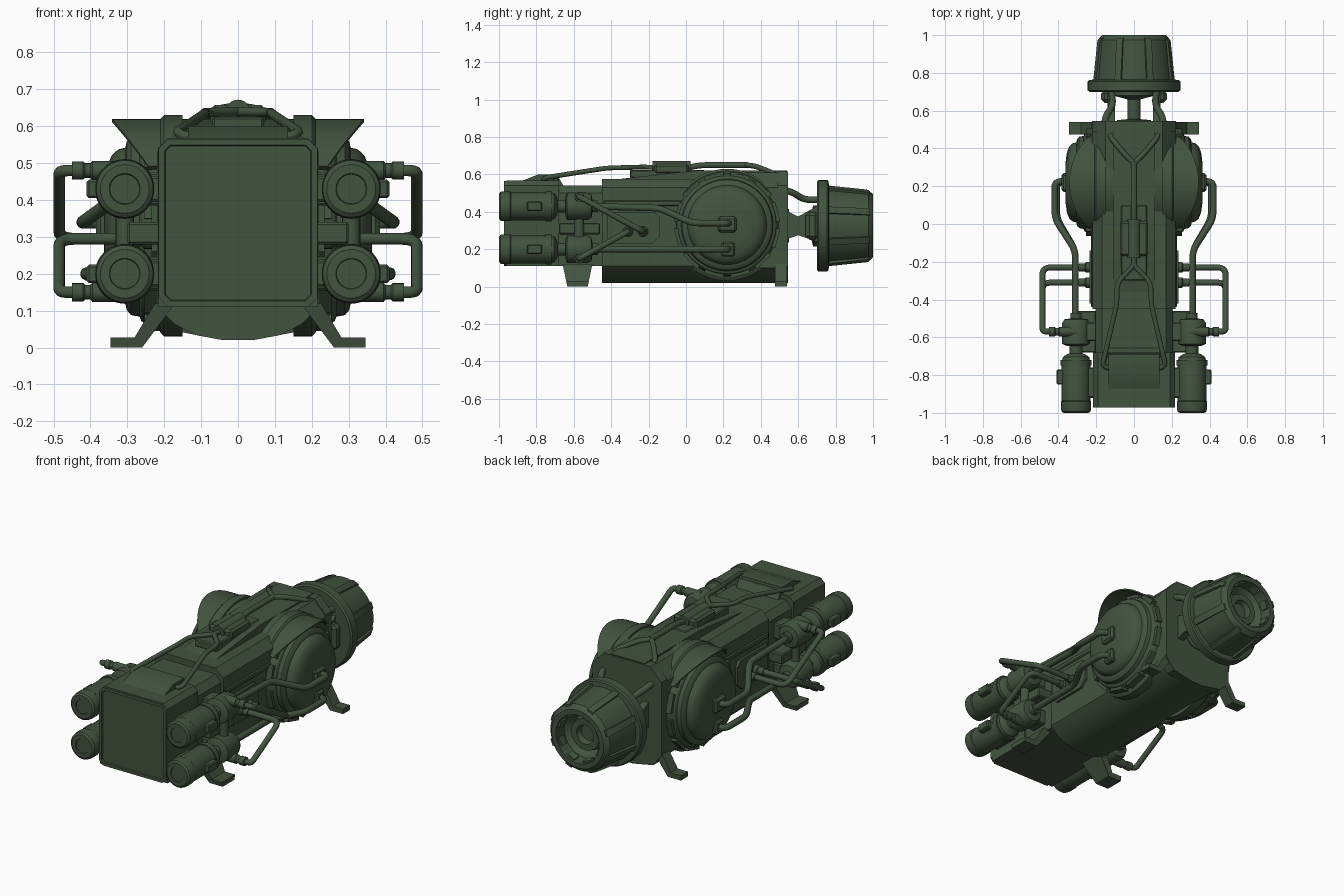
import bpy, bmesh
from math import sin, cos, pi, radians, sqrt
from mathutils import Vector as V, Matrix

if "Cube" in bpy.data.objects:
    bpy.data.objects.remove(bpy.data.objects["Cube"])

green = bpy.data.materials.new("dark_green")
green.diffuse_color = (0.055, 0.088, 0.05, 1)
green.use_nodes = True
green.node_tree.nodes["Principled BSDF"].inputs["Base Color"].default_value = green.diffuse_color

def add(name, bm, ang=32):
    bmesh.ops.recalc_face_normals(bm, faces=bm.faces[:])
    me = bpy.data.meshes.new(name)
    bm.to_mesh(me); bm.free()
    me.shade_smooth(); me.set_sharp_from_angle(angle=radians(ang))
    me.materials.append(green)
    ob = bpy.data.objects.new(name, me)
    bpy.context.collection.objects.link(ob)
    return ob

def box(name, x, y, z, bev=0.006):
    bm = bmesh.new()
    bmesh.ops.create_cube(bm, size=1)
    for v in bm.verts:
        v.co = V([(a + b) / 2 + c * (b - a) for (a, b), c in
                  zip((sorted(x), sorted(y), sorted(z)), v.co)])
    if bev:
        bmesh.ops.bevel(bm, geom=bm.edges[:], offset=bev, segments=1, affect='EDGES')
    return add(name, bm)

def prism(name, pts, axis, a, b, rot=None, inset=False):
    """Outline extruded along x (u=y, v=z) or y (u=x, v=z) from a to b."""
    bm = bmesh.new()
    f = lambda p, t: V((t, p[0], p[1])) if axis == 'x' else V((p[0], t, p[1]))
    lo, hi = [[bm.verts.new(f(p, t)) for p in pts] for t in (a, b)]
    cap = bm.faces.new(lo); bm.faces.new(hi)
    for i in range(len(pts)):
        j = (i + 1) % len(pts)
        bm.faces.new((lo[i], lo[j], hi[j], hi[i]))
    if rot: bm.transform(rot)
    if inset:  # recessed panel inside a rim
        bmesh.ops.recalc_face_normals(bm, faces=bm.faces[:])
        bmesh.ops.inset_region(bm, faces=[cap], thickness=.018)
        bmesh.ops.inset_region(bm, faces=[cap], thickness=.003)
        bmesh.ops.translate(bm, verts=cap.verts[:], vec=(0, .008, 0))
    return add(name, bm)

def lathe(name, prof, loc, axis, n=40):
    """Profile of (radius, distance along axis) spun around the axis."""
    bm = bmesh.new()
    ax = V(axis); u = V((0, 1, 0)) if abs(ax.y) < .5 else V((1, 0, 0)); w = ax.cross(u)
    rings = []
    for r, t in prof:
        c = V(loc) + ax * t
        rings.append([bm.verts.new(c + r * (u * cos(2*pi*k/n) + w * sin(2*pi*k/n)))
                      for k in range(n)] if r > 0 else [bm.verts.new(c)])
    for A, B in zip(rings, rings[1:]):
        for k in range(n):
            q = [A[k % len(A)], A[(k+1) % len(A)], B[(k+1) % len(B)], B[k % len(B)]]
            bm.faces.new(list(dict.fromkeys(q)))
    for R in (rings[0], rings[-1]):
        if len(R) > 1: bm.faces.new(R)
    return add(name, bm)

def tube(name, pts, r, bend=0.045):
    """Round pipe through the points with filleted corners."""
    P = [V(p) for p in pts]; out = [P[0]]
    for a, b, c in zip(P, P[1:], P[2:]):
        d = min(bend, (a-b).length * .45, (c-b).length * .45)
        s, e = b + (a-b).normalized() * d, b + (c-b).normalized() * d
        out += [s*(1-t)**2 + b*2*t*(1-t) + e*t*t for t in (0, .2, .4, .6, .8, 1)]
    out.append(P[-1])
    bm = bmesh.new(); prev = None; n = 12; w = None
    for i, p in enumerate(out):
        d = (out[min(i+1, len(out)-1)] - out[max(i-1, 0)]).normalized()
        if w is None: w = d.orthogonal()
        w = (w - d * w.dot(d)).normalized(); q = d.cross(w)
        ring = [bm.verts.new(p + r*(w*cos(2*pi*k/n) + q*sin(2*pi*k/n))) for k in range(n)]
        if prev:
            for k in range(n):
                bm.faces.new((prev[k], prev[(k+1) % n], ring[(k+1) % n], ring[k]))
        else: bm.faces.new(ring)
        prev = ring
    bm.faces.new(prev)
    return add(name, bm, 45)

def sym(half):
    return half + [(-x, z) for x, z in reversed(half) if x != 0]

# main hull, rear shoulders, raised spine
prism("hull", sym([(.17, .575), (.22, .53), (.22, .11), (.17, .062), (.11, .033), (.04, .02)]), 'y', -.45, .5)
prism("rear_plate", sym([(.15, .615), (.222, .54), (.222, .11), (.17, .045), (.04, .02)]), 'y', .49, .545)
prism("rear_shoulder", sym([(.15, .61), (.222, .53), (.222, .1)]), 'y', .2, .5)
prism("spine", [(-.45, .5), (-.45, .55), (-.36, .575), (-.1, .605), (.05, .62), (.54, .62), (.54, .5)], 'x', -.11, .11)
box("spine_strip", (-.07, .07), (-.3, .1), (.58, .625))

# arched roof over both drums, its ends swept back like eyebrows
bm = bmesh.new(); rows = []
for k in range(33):
    a = radians(-56 + 112 * k / 32)
    e = sqrt(.342**2 - (.29 * sin(a))**2)
    rows.append([bm.verts.new((x, .22 + r * sin(a), .33 + r * cos(a)))
                 for x, r in ((-e, .29), (e, .29), (e, .282), (-e, .282))])
for A, B in zip(rows, rows[1:]):
    for i in range(4):
        j = (i + 1) % 4
        bm.faces.new((A[i], A[j], B[j], B[i]))
bm.faces.new(rows[0]); bm.faces.new(rows[-1])
add("arched_roof", bm)

# front housing with framed plate
prism("front_housing", sym([(.17, .54), (.205, .5), (.205, .11)]), 'y', -.7, -.44)
prism("front_block", sym([(.19, .568), (.217, .54), (.217, .11)]), 'y', -.96, -.68)
octo = lambda x, z0, z1, c: sym([(x-c, z1), (x, z1-c), (x, z0+c), (x-c, z0)])
prism("front_frame", octo(.216, .11, .566, .026), 'y', -.972, -.95, inset=True)
prism("top_hatch", [(-.87, .53), (-.87, .568), (-.79, .6), (-.69, .6), (-.65, .53)], 'x', -.135, .135)
box("hatch_bar", (-.14, .14), (-.71, -.68), (.55, .598))

# saddle box and pipes on top
box("saddle_box", (-.075, .075), (-.17, .015), (.6, .658), .012)
lathe("saddle_roll", [(.035, -.18), (.035, .025)], (0, 0, .637), (0, 1, 0), 20)
tube("top_rear_pipe", [(0, 0, .635), (0, .08, .65), (0, .33, .65)], .016)
for s in (1, -1):
    tube("top_rear_branch", [(0, .32, .65), (s*.05, .37, .645), (s*.125, .46, .61), (s*.13, .5, .58)], .014)
    tube("top_front_pipe", [(0, -.17, .637), (0, -.22, .64), (s*.09, -.31, .637), (s*.09, -.42, .635),
                            (s*.165, -.74, .585), (s*.15, -.76, .575), (s*.1, -.76, .57)], .013)

# exhaust nozzle and neck
Z = .325
lathe("nozzle", [(0, .7), (.235, .7), (.245, .708), (.245, .755), (.238, .762), (.212, .765), (.192, .975), (.168, 1),
                 (.14, 1), (.135, .93), (.1, .89), (.09, .93), (.055, .93), (.045, .9), (0, .9)], (0, 0, Z), (0, 1, 0), 48)
lathe("neck_core", [(.09, .53), (.09, .55), (.035, .555), (.035, .66), (.11, .68), (.11, .71)], (0, 0, Z), (0, 1, 0))
for k in range(8):
    M = Matrix.Translation((0, 0, Z)) @ Matrix.Rotation(2*pi*(k+.5)/8, 4, 'Y')
    prism("nozzle_rib", [(.76, .2), (.76, .226), (.965, .203), (.985, .192), (.985, .17)], 'x', -.018, .018, M)
    prism("nozzle_petal", [(.95, .122), (.95, .145), (.99, .145), (.99, .128)], 'x', -.025, .025, M)
for s in (1, -1):
    prism("neck_bracket", [(.53, .25), (.6, .275), (.7, .24), (.7, .43), (.6, .375), (.53, .41)], 'x', s*.1, s*.14)
    box("neck_lug", (s*.1, s*.175), (.64, .71), (.25, .4), .02)
    tube("neck_pipe", [(s*.16, .51, Z+.195), (s*.15, .57, Z+.18), (s*.11, .63, Z+.14), (s*.12, .71, Z+.14)], .018)

leg = [(.345, 0), (.26, 0), (.17, .12), (.225, .12), (.28, .028), (.345, .028)]
for s in (1, -1):
    # feet, the front ones narrowing downwards
    prism("rear_leg", [(s*x, z) for x, z in leg], 'y', .475, .54)
    fl = prism("front_leg", [(s*x, z) for x, z in leg], 'y', -.66, -.5)
    for v in fl.data.vertices:
        v.co.y = -.58 + (v.co.y + .58) * (.68 + 2.6 * v.co.z)

    # side drum with stepped dome, clamps and hub
    D = (0, .22, .33)
    lathe("side_drum", [(.3, .15), (.3, .2), (.29, .21), (.275, .215), (.27, .245), (.258, .262), (.246, .267),
                        (.242, .29), (.228, .302), (.212, .305), (.207, .325), (.19, .343), (.16, .355), (.11, .362), (0, .365)],
          D, (s, 0, 0), 56)
    for k in range(12):
        M = Matrix.Translation(D) @ Matrix.Rotation(2*pi*(k+.5)/12, 4, 'X')
        prism("drum_clamp", [(-.045, .24), (-.055, .28), (.055, .28), (.045, .24)], 'x', s*.2, s*.254, M)
    box("drum_hub", (s*.35, s*.385), (.17, .27), (.29, .375), .012)
    box("drum_lower_hub", (s*.33, s*.38), (.19, .26), (.16, .24), .01)

    # port plate and side panels
    prism("port_plate", [(-.42, .26), (-.39, .23), (-.18, .23), (-.14, .27), (-.14, .37), (-.17, .4), (-.42, .4)], 'x', s*.2, s*.235)
    for y in (-.23, -.31):
        lathe("port_fitting", [(.028, .22), (.028, .255), (.021, .26), (.021, .29)], (0, y, .295), (s, 0, 0), 16)
    box("side_rail", (s*.2, s*.228), (-.44, .0), (.43, .46))

    # long pipes from valves to the drum
    tube("upper_drum_pipe", [(s*.31, -.52, .43), (s*.31, -.14, .42), (s*.42, .03, .34), (s*.42, .22, .34), (s*.36, .23, .34)], .018)
    tube("lower_drum_pipe", [(s*.31, -.52, .2), (s*.31, -.14, .2), (s*.41, .03, .2), (s*.41, .22, .2), (s*.34, .23, .2)], .018)

    # tanks, valves and looping tubes
    for z, up, py in ((.43, 1, -.23), (.2, -1, -.31)):
        L = (s*.307, 0, z)
        lathe("tank", [(0, -.995), (.04, -.995), (.042, -1), (.066, -1), (.077, -.992), (.08, -.975), (.08, -.94),
                       (.076, -.935), (.076, -.73), (.07, -.705), (.05, -.69), (.034, -.685), (.034, -.63)], L, (0, 1, 0))
        lathe("tank_collar", [(.07, -.75), (.081, -.75), (.081, -.72), (.07, -.72)], L, (0, 1, 0))
        lathe("valve_body", [(.05, -.645), (.073, -.635), (.073, -.525), (.062, -.505), (.03, -.5), (.03, -.47)], L, (0, 1, 0))
        box("tank_gauge", (s*.36, s*.41), (-.85, -.77), (z-.025, z+.025))
        box("tank_bracket", (s*.19, s*.27), (-.92, -.76), (z-.035, z+.035))
        box("valve_bracket", (s*.19, s*.28), (-.62, -.52), (z-.045, z+.045))
        t = z + up * .05
        lathe("valve_fitting", [(.026, .3), (.026, .395), (.02, .4), (.02, .415), (.025, .42), (.025, .45)], (0, -.57, t), (s, 0, 0), 16)
        tube("loop_tube", [(s*.43, -.57, t), (s*.485, -.57, t), (s*.485, py, .295), (s*.24, py, .295)], .016)
    lathe("tank_link", [(.025, .24), (.025, .4)], (s*.307, -.57, 0), (0, 0, 1), 16)
    box("tank_tie", (s*.2, s*.3), (-.68, -.46), (.28, .34))
